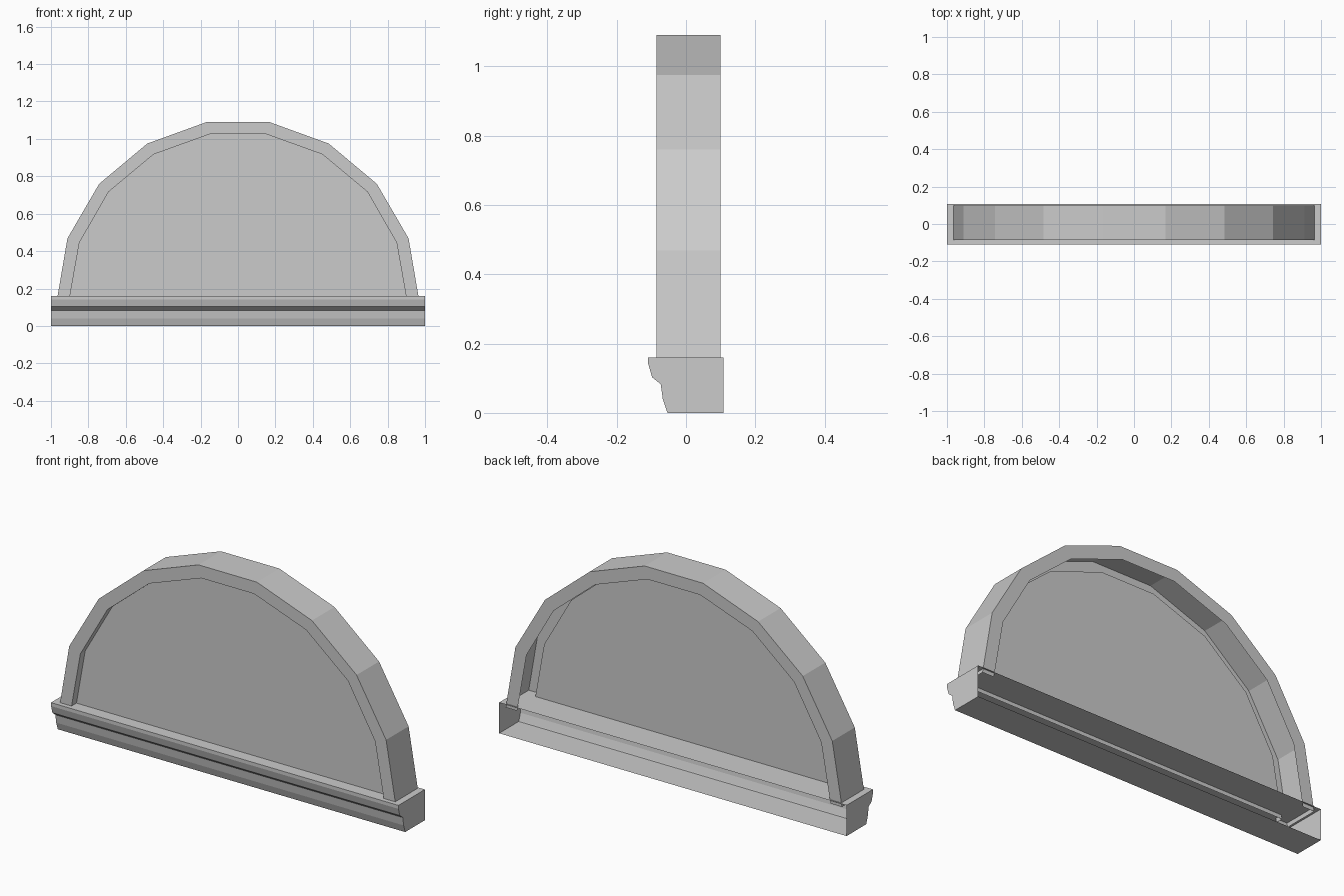
import bpy
import bmesh

old = bpy.data.objects.get("Cube")
if old:
    bpy.data.objects.remove(old, do_unlink=True)

grey = bpy.data.materials.new("plain_grey")
grey.use_nodes = True
COLOUR = (0.6, 0.6, 0.6, 1.0)
grey.diffuse_color = COLOUR
grey.node_tree.nodes["Principled BSDF"].inputs["Base Color"].default_value = COLOUR


def finish(name, bm):
    mesh = bpy.data.meshes.new(name)
    bm.to_mesh(mesh)
    bm.free()
    mesh.materials.append(grey)
    obj = bpy.data.objects.new(name, mesh)
    bpy.context.collection.objects.link(obj)
    return obj


def arch(half):
    """Full arch outline from +x to -x, mirrored from its +x half."""
    return half + [(-x, z) for x, z in reversed(half)]


def loop(bm, outline, y):
    return [bm.verts.new((x, y, z)) for x, z in outline]


def bridge(bm, a, b):
    for i in range(len(a) - 1):
        bm.faces.new((a[i], b[i], b[i + 1], a[i + 1]))


OUTER = arch([(0.968, 0.14), (0.912, 0.468), (0.742, 0.76), (0.485, 0.975), (0.168, 1.09)])
INNER = arch([(0.902, 0.14), (0.848, 0.445), (0.692, 0.717), (0.452, 0.917), (0.152, 1.025)])
FRONT, PANEL, BACK = -0.085, -0.045, 0.10

# Arched frame: a channel with front and back lips, open towards the inside
bm = bmesh.new()
rows = [loop(bm, outline, y) for outline, y in
        ((INNER, PANEL), (INNER, FRONT), (OUTER, FRONT), (OUTER, BACK), (INNER, BACK))]
for a, b in zip(rows, rows[1:]):
    bridge(bm, a, b)
finish("arched_frame", bm)

# Recessed panel filling the arch
bm = bmesh.new()
bm.faces.new(loop(bm, INNER, PANEL))
finish("arch_panel", bm)

# Moulded sill: closed top, bottom, front and ends, open at the back
PROFILE = [(0.108, 0.16), (-0.109, 0.16), (-0.109, 0.142), (-0.098, 0.103),
           (-0.073, 0.083), (-0.067, 0.04), (-0.055, 0.004), (-0.053, 0.0), (0.108, 0.0)]
bm = bmesh.new()
ends = [[bm.verts.new((x, y, z)) for y, z in PROFILE] for x in (-1, 1)]
bridge(bm, *ends)
for end in ends:
    bm.faces.new(end)
bmesh.ops.recalc_face_normals(bm, faces=bm.faces)
finish("moulded_sill", bm)
